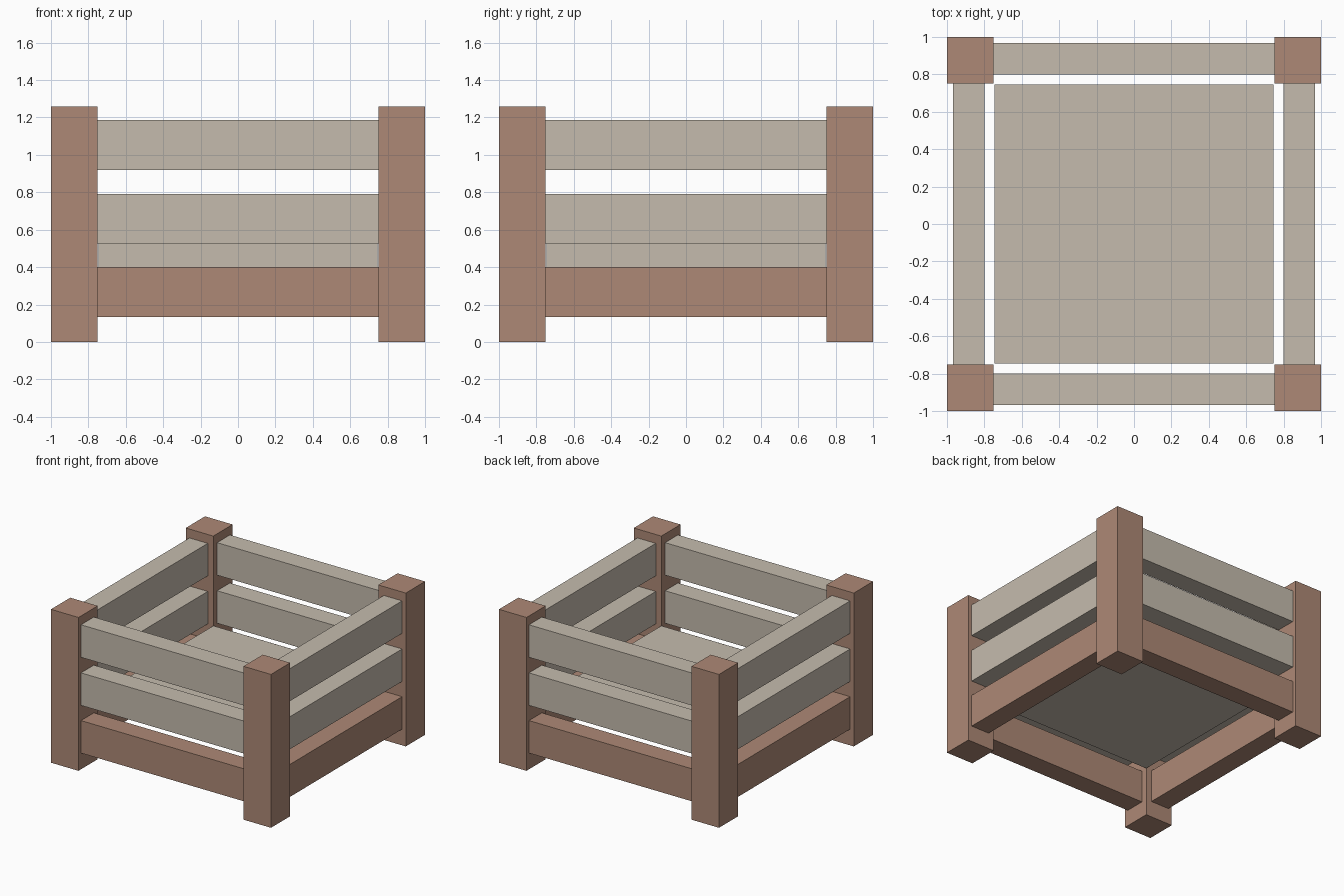
import bpy

if "Cube" in bpy.data.objects:
    bpy.data.objects.remove(bpy.data.objects["Cube"])


def material(name, color):
    m = bpy.data.materials.new(name)
    m.diffuse_color = (*color, 1.0)
    m.use_nodes = True
    m.node_tree.nodes["Principled BSDF"].inputs["Base Color"].default_value = m.diffuse_color
    return m


terracotta = material("terracotta_wood", (0.42, 0.25, 0.18))
cream = material("cream_wood", (0.56, 0.50, 0.42))


def box(name, lo, hi, mat):
    """Axis-aligned box between two corners."""
    bpy.ops.mesh.primitive_cube_add(
        size=1, location=[(a + b) / 2 for a, b in zip(lo, hi)])
    ob = bpy.context.object
    ob.name = name
    ob.scale = [b - a for a, b in zip(lo, hi)]
    bpy.ops.object.transform_apply(location=False, rotation=False, scale=True)
    ob.data.materials.append(mat)
    return ob


POST_IN = 0.75                 # inner face of the corner posts
RAIL_IN, RAIL_OUT = 0.80, 0.967

# Corner posts
for sx in (-1, 1):
    for sy in (-1, 1):
        xs = sorted((sx * POST_IN, sx))
        ys = sorted((sy * POST_IN, sy))
        box("corner_post", (xs[0], ys[0], 0), (xs[1], ys[1], 1.26), terracotta)

# Three rails on each of the four sides
rails = (("bottom_rail", 0.133, 0.40, terracotta),
         ("middle_rail", 0.525, 0.792, cream),
         ("top_rail", 0.92, 1.187, cream))
for name, z0, z1, mat in rails:
    for s in (-1, 1):
        a, b = sorted((s * RAIL_IN, s * RAIL_OUT))
        box(name + "_x", (-POST_IN, a, z0), (POST_IN, b, z1), mat)
        box(name + "_y", (a, -POST_IN, z0), (b, POST_IN, z1), mat)

# Floor panel
box("floor_panel", (-0.747, -0.747, 0.40), (0.747, 0.747, 0.525), cream)
